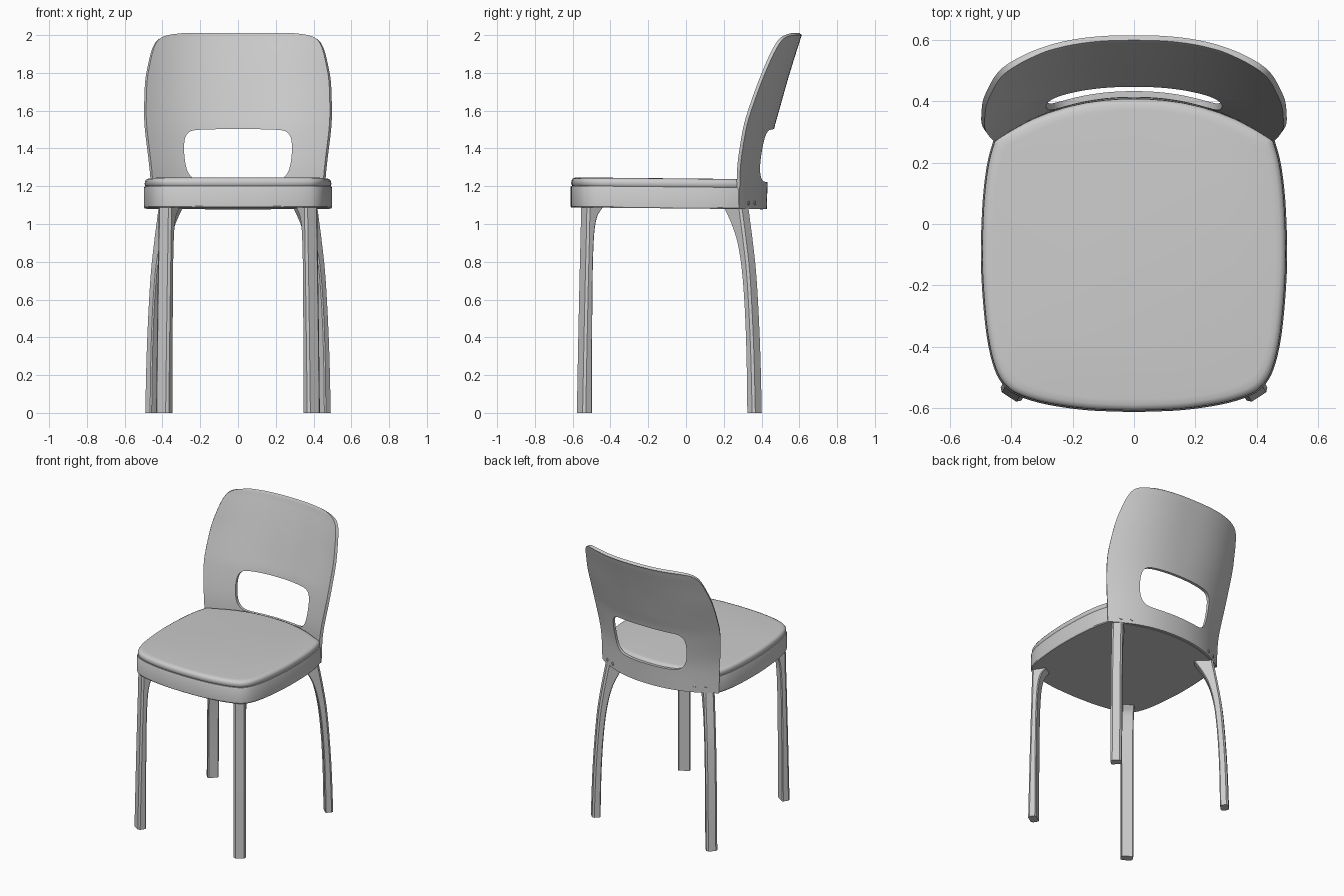
import bpy, bmesh, math
from mathutils import Vector

if "Cube" in bpy.data.objects:
    bpy.data.objects.remove(bpy.data.objects["Cube"])


def spline(pts, n=5):
    """Catmull-Rom samples through points of any dimension."""
    p = [Vector(q) for q in pts]
    p = [p[0] * 2 - p[1]] + p + [p[-1] * 2 - p[-2]]
    out = []
    for a, b, c, d in zip(p, p[1:], p[2:], p[3:]):
        for i in range(n):
            t = i / n
            out.append(0.5 * (2 * b + (c - a) * t + (2 * a - 5 * b + 4 * c - d) * t * t
                              + (3 * b - a - 3 * c + d) * t ** 3))
    return out + [p[-2]]


def finish(name, bm, recalc=True):
    if recalc:
        bmesh.ops.recalc_face_normals(bm, faces=bm.faces)
    me = bpy.data.meshes.new(name)
    bm.to_mesh(me)
    bm.free()
    ob = bpy.data.objects.new(name, me)
    bpy.context.collection.objects.link(ob)
    return ob


def smooth(ob, angle=32):
    bpy.ops.object.select_all(action='DESELECT')
    ob.select_set(True)
    bpy.context.view_layer.objects.active = ob
    bpy.ops.object.shade_smooth_by_angle(angle=math.radians(angle))


def loft(name, rings):
    """Closed solid through matching rings of points."""
    bm = bmesh.new()
    vs = [[bm.verts.new(p) for p in r] for r in rings]
    n = len(vs[0])
    for a, b in zip(vs, vs[1:]):
        for i in range(n):
            j = (i + 1) % n
            bm.faces.new((a[i], a[j], b[j], b[i]))
    bm.faces.new(vs[0][::-1])
    bm.faces.new(vs[-1])
    return finish(name, bm)


def back_drop(x, k, p):
    return k * abs(x) ** p


# Seat outline: splined front and sides, arc along the backrest
half = spline([(0, -.612), (.15, -.606), (.28, -.588), (.37, -.562), (.42, -.53), (.455, -.47),
               (.48, -.36), (.495, -.2), (.498, -.07), (.492, .08), (.477, .2), (.453, .287)], 4)
half = [(v.x, v.y) for v in half]
half += [(x, .412 - back_drop(x, .75, 2.2)) for x in (.4, .34, .28, .22, .16, .1, .05, 0)]
outline = half + [(-x, y) for x, y in half[-2:0:-1]]


def seat_ring(s, z):
    cy = -.1
    pts = [(x * s, cy + (y - cy) * s) for x, y in outline]
    return [(x, y, z - .01 * (y + .6)) for x, y in pts]


smooth(loft("seat_frame", [seat_ring(s, z) for s, z in
       ((.992, 1.088), (1, 1.094), (1, 1.196), (.994, 1.202))]))
smooth(loft("seat_pad", [seat_ring(s, z) for s, z in
       ((.97, 1.195), (.985, 1.205), (.992, 1.217), (.989, 1.23), (.977, 1.24), (.955, 1.245), (.92, 1.247))]), 40)

# Backrest shell: rows of z, half width, centre y, curvature, exponent
rows = spline([(1.08, .458, .428, .8, 2.2), (1.24, .464, .433, .8, 2.2), (1.35, .475, .443, .8, 2.25),
               (1.5, .493, .466, .78, 2.35), (1.6, .497, .493, .79, 2.4), (1.75, .492, .535, .8, 2.5),
               (1.85, .475, .565, .8, 2.5), (1.92, .457, .587, .8, 2.5), (1.96, .438, .6, .8, 2.5),
               (1.98, .417, .606, .8, 2.5), (1.99, .392, .609, .8, 2.5), (1.997, .345, .612, .8, 2.5),
               (2.0, .27, .614, .8, 2.5)], 4)
bm = bmesh.new()
N = 40
grid = []
for z, w, yc, k, p in rows:
    xs = [w * (2 * i / N - 1) for i in range(N + 1)]
    grid.append([bm.verts.new((x, yc - back_drop(x, k, p), z)) for x in xs])
for a, b in zip(grid, grid[1:]):
    for i in range(N):
        bm.faces.new((a[i], b[i], b[i + 1], a[i + 1]))
back = finish("backrest", bm, recalc=False)
sol = back.modifiers.new("thickness", 'SOLIDIFY')
sol.thickness, sol.offset = .02, -1

# Handle opening cut through the backrest
hole = spline([(0, 1.222), (.1, 1.222), (.19, 1.226), (.235, 1.24), (.265, 1.275), (.28, 1.33), (.286, 1.4),
               (.28, 1.455), (.26, 1.485), (.22, 1.498), (.1, 1.502), (0, 1.503)], 3)
hole = [(v.x, v.y) for v in hole]
hole += [(-x, z) for x, z in hole[-2:0:-1]]
cutter = loft("opening_cutter", [[(x, y, z) for x, z in hole] for y in (.2, .7)])
cutter.hide_render = True
cut = back.modifiers.new("opening", 'BOOLEAN')
cut.object, cut.operation, cut.solver = cutter, 'DIFFERENCE', 'EXACT'
bpy.context.view_layer.objects.active = back
back.select_set(True)
for m in ("thickness", "opening"):
    bpy.ops.object.modifier_apply(modifier=m)
bpy.data.objects.remove(cutter)
smooth(back)


# Legs: chamfered section swept upward, depth varying along a radial direction
def leg(name, base, angle, width, profile, side):
    d = Vector((math.cos(angle), math.sin(angle)))
    t = Vector((-d.y, d.x))
    h, c = width / 2, .012
    rings = []
    for z, out, inn in spline(profile, 4):
        sec = [(out, -h + c), (out, h - c), (out - c, h), (inn + c / 2, h), (inn, h - c / 2),
               (inn, -h + c / 2), (inn + c / 2, -h), (out - c, -h)]
        pts = [Vector(base) + d * r + t * s for r, s in sec]
        rings.append([(q.x * side, q.y, z) for q in pts])
    smooth(loft(name, rings), 25)


front = [(0, .027, -.027), (.4, .018, -.029), (.75, .009, -.033), (.92, .004, -.04),
         (1.0, .002, -.05), (1.05, .001, -.066), (1.08, 0, -.09), (1.1, 0, -.105)]
rear = [(0, .027, -.027), (.3, .017, -.033), (.55, .002, -.046), (.75, -.016, -.067),
        (.9, -.039, -.1), (1.0, -.057, -.145), (1.08, -.072, -.195), (1.1, -.076, -.205)]
for side, tag in ((1, "right"), (-1, "left")):
    leg("front_leg_" + tag, (.392, -.54), math.radians(-57), .08, front, side)
    leg("rear_leg_" + tag, (.455, .365), math.radians(45), .072, rear, side)
    # Fixing screws on the outside of the backrest
    for n, x in enumerate((.385, .32)):
        y = .428 - back_drop(x, .8, 2.2)
        normal = Vector((side * .8 * 2.2 * x ** 1.2, 1, 0)).normalized()
        bpy.ops.mesh.primitive_cylinder_add(vertices=16, radius=.011, depth=.01,
                                            location=(side * x, y, 1.112))
        screw = bpy.context.object
        screw.name = f"screw_{tag}_{n + 1}"
        screw.rotation_euler = normal.to_track_quat('Z', 'Y').to_euler()
        smooth(screw)
